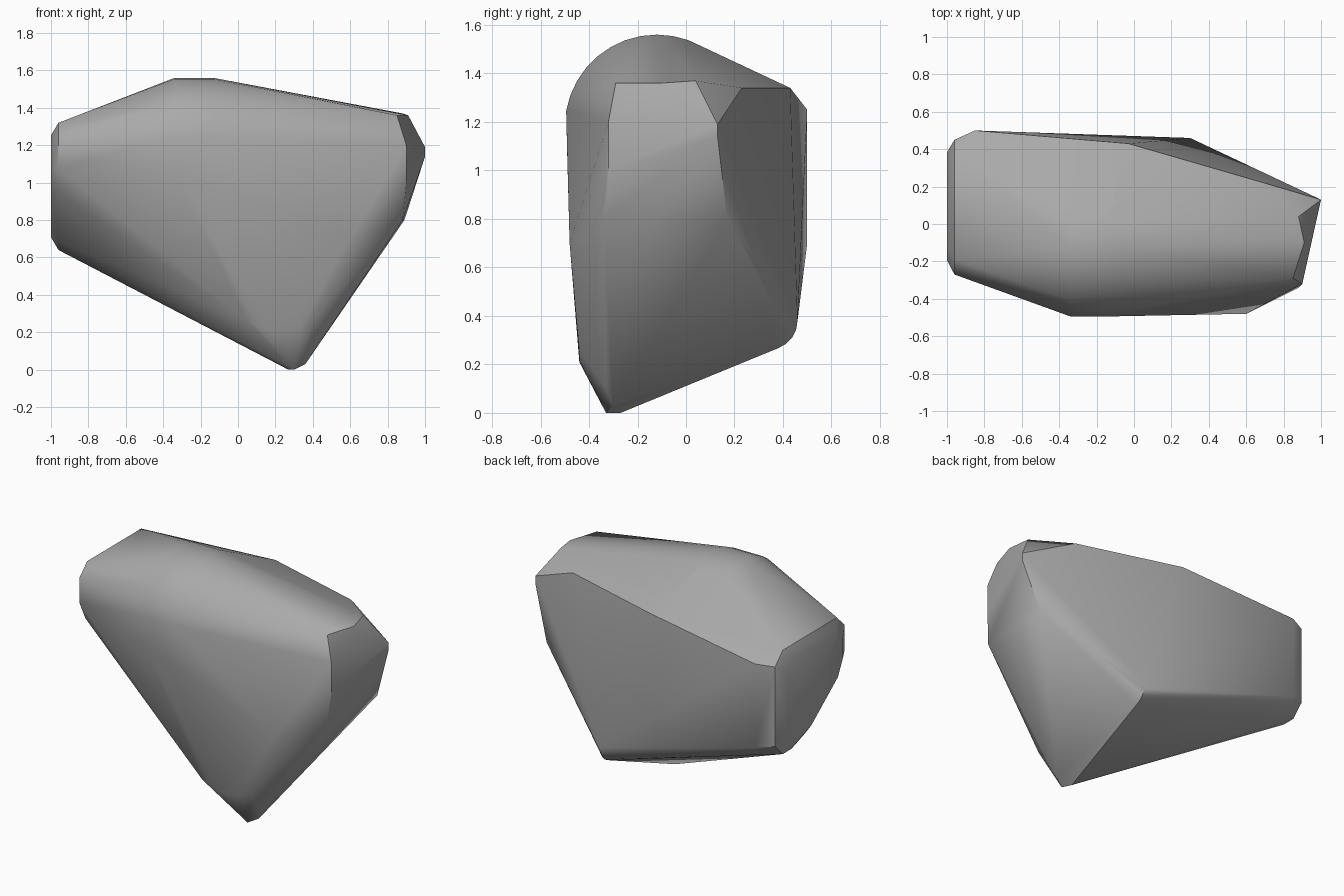
import bpy, bmesh
from math import radians, sin, cos
from mathutils import Vector

default_cube = bpy.data.objects.get("Cube")
if default_cube:
    bpy.data.objects.remove(default_cube)


def make_material(name, value):
    colour = (value, value, value, 1)
    material = bpy.data.materials.new(name)
    material.use_nodes = True
    material.diffuse_color = colour
    shader = material.node_tree.nodes["Principled BSDF"]
    shader.inputs["Base Color"].default_value = colour
    return material


def arc(centre, across, radius, start, stop, steps):
    """Points on an upright circle whose horizontal direction is across."""
    across = Vector(across)
    up = Vector((0, 0, 1))
    points = []
    for step in range(steps + 1):
        angle = radians(start + (stop - start) * step / steps)
        points.append(Vector(centre) + radius * (across * cos(angle) + up * sin(angle)))
    return points


def chamfer(corners, size):
    """Replace every corner of an outline with two points, one along each edge."""
    points = []
    for index, corner in enumerate(corners):
        for neighbour in (corners[index - 1], corners[(index + 1) % len(corners)]):
            points.append(corner + (neighbour - corner).normalized() * size)
    return points


def raised_cap(outline, rise, shrink):
    """An outline together with a smaller copy of it pushed outwards in x."""
    middle = sum(outline, Vector()) / len(outline)
    inner = [point.lerp(middle, shrink) + Vector((rise, 0, 0)) for point in outline]
    return outline + inner


def upright_edge(x, y, low, high):
    return [Vector((x, y, z)) for z in (low, high)]


def corner(x, y, z):
    return Vector((x, y, z))


def build_hull(name, points, material):
    bm = bmesh.new()
    for point in points:
        bm.verts.new(point)
    bmesh.ops.convex_hull(bm, input=bm.verts)
    inside = [vert for vert in bm.verts if not vert.link_faces]
    bmesh.ops.delete(bm, geom=inside, context='VERTS')
    bmesh.ops.recalc_face_normals(bm, faces=bm.faces)
    mesh = bpy.data.meshes.new(name)
    bm.to_mesh(mesh)
    bm.free()
    mesh.materials.append(material)
    hull = bpy.data.objects.new(name, mesh)
    bpy.context.collection.objects.link(hull)
    bpy.context.view_layer.objects.active = hull
    hull.select_set(True)
    bpy.ops.object.shade_smooth_by_angle(angle=radians(32))
    return hull


along_x, along_y = (1, 0, 0), (0, 1, 0)

# Rounded crest: one arc repeated at both ends of the ridge
crest = []
for ridge_x in (-.34, -.13):
    crest += arc((ridge_x, -.12, 1.18), along_y, .38, 60, 170, steps=11)

# Blunt end: chamfered five-sided outline with a raised inner face
end_outline = [corner(x=-.96, y=y, z=z) for y, z in
               ((.45, 1.32), (-.27, 1.32), (-.27, 1), (.2, .64), (.45, .64))]
blunt_end = raised_cap(chamfer(end_outline, size=.08), rise=-.04, shrink=.2)

# Back wall: upright edge, sloping top edge and rounded lower corner
back_wall = upright_edge(x=-.85, y=.5, low=.7, high=1.25)
back_wall += [corner(x=-.03, y=.43, z=1.34), corner(x=.66, y=.23, z=1.34)]
back_wall += arc((.3, .34, .38), along_y, .12, 0, -70, steps=4)

# Pointed end: short outer ridge in front of a tall side face
pointed_end = upright_edge(x=1, y=.13, low=1.14, high=1.19)
pointed_end += upright_edge(x=.9, y=-.32, low=1, high=1.2)
pointed_end += [corner(x=.89, y=.17, z=.8), corner(x=.88, y=-.34, z=.8)]
pointed_end += [corner(x=.85, y=-.29, z=1.36), corner(x=.91, y=-.1, z=1.36),
                corner(x=.88, y=.04, z=1.37)]

# Front face: shoulder corners and a curved lower lip
front_face = [corner(x=.6, y=-.48, z=.7), corner(x=-.34, y=-.49, z=1.07)]
front_face += arc((.22, -.44, .55), along_x, .34, -120, -60, steps=6)

# Small tip on which the boulder stands
tip = [corner(x=.27, y=-.27, z=0), corner(x=.3, y=-.33, z=0),
       corner(x=.36, y=-.3, z=.03), corner(x=.4, y=-.33, z=.1)]

stone = make_material("stone grey", .4)
build_hull("boulder", crest + blunt_end + back_wall + pointed_end + front_face + tip, stone)
